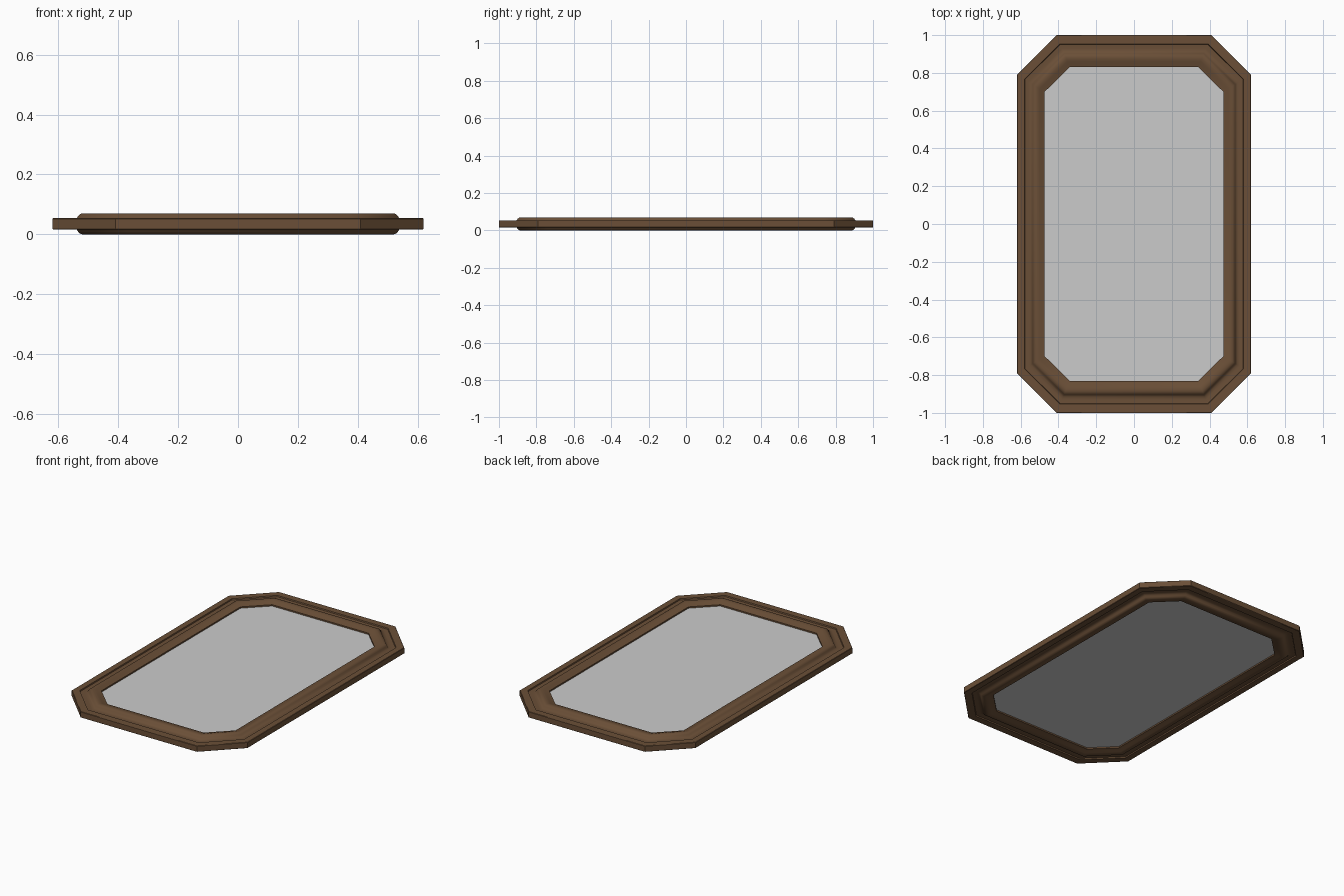
import bpy, bmesh

if "Cube" in bpy.data.objects:
    bpy.data.objects.remove(bpy.data.objects["Cube"])

MID = 0.035  # the moulding is mirrored above and below this height


def octagon(t):
    # blend from the outer outline (t=0) to the opening (t=1)
    o, i = (0.62, 1.0, 0.41, 0.79), (0.473, 0.83, 0.34, 0.70)
    w, h, cx, cy = [a + (b - a) * t for a, b in zip(o, i)]
    return [(cx, h), (-cx, h), (-w, cy), (-w, -cy),
            (-cx, -h), (cx, -h), (w, -cy), (w, cy)]


def finish(bm, name):
    bmesh.ops.recalc_face_normals(bm, faces=bm.faces)
    me = bpy.data.meshes.new(name)
    bm.to_mesh(me)
    bm.free()
    ob = bpy.data.objects.new(name, me)
    bpy.context.collection.objects.link(ob)
    return ob


# frame: moulding profile (t across, height above middle) swept round the octagon
top = [(0.0, 0.017), (0.015, 0.019), (0.27, 0.019), (0.285, 0.012),
       (0.42, 0.010), (0.50, 0.012), (0.55, 0.018), (0.58, 0.026),
       (0.62, 0.032), (0.67, 0.035), (0.74, 0.035), (0.82, 0.031),
       (0.91, 0.025), (1.0, 0.021)]
profile = top + [(t, -z) for t, z in reversed(top)]
bm = bmesh.new()
rings = [[bm.verts.new((x, y, MID + z)) for x, y in octagon(t)] for t, z in profile]
for k, a in enumerate(rings):
    b = rings[(k + 1) % len(rings)]
    for j in range(8):
        n = (j + 1) % 8
        bm.faces.new((a[j], a[n], b[n], b[j]))
frame = finish(bm, "frame")
wood = bpy.data.materials.new("wood")
wood.diffuse_color = (0.145, 0.078, 0.038, 1)
wood.use_nodes = True
wood.node_tree.nodes["Principled BSDF"].inputs["Base Color"].default_value = wood.diffuse_color
frame.data.materials.append(wood)
bpy.context.view_layer.objects.active = frame
frame.select_set(True)
bpy.ops.object.shade_smooth_by_angle(angle=0.6)

# panel: thin sheet held inside the opening
bm = bmesh.new()
lo, hi = [[bm.verts.new((x, y, MID + z)) for x, y in octagon(0.99)]
          for z in (-0.012, 0.012)]
bm.faces.new(lo)
bm.faces.new(hi)
for j in range(8):
    n = (j + 1) % 8
    bm.faces.new((lo[j], lo[n], hi[n], hi[j]))
finish(bm, "panel")
